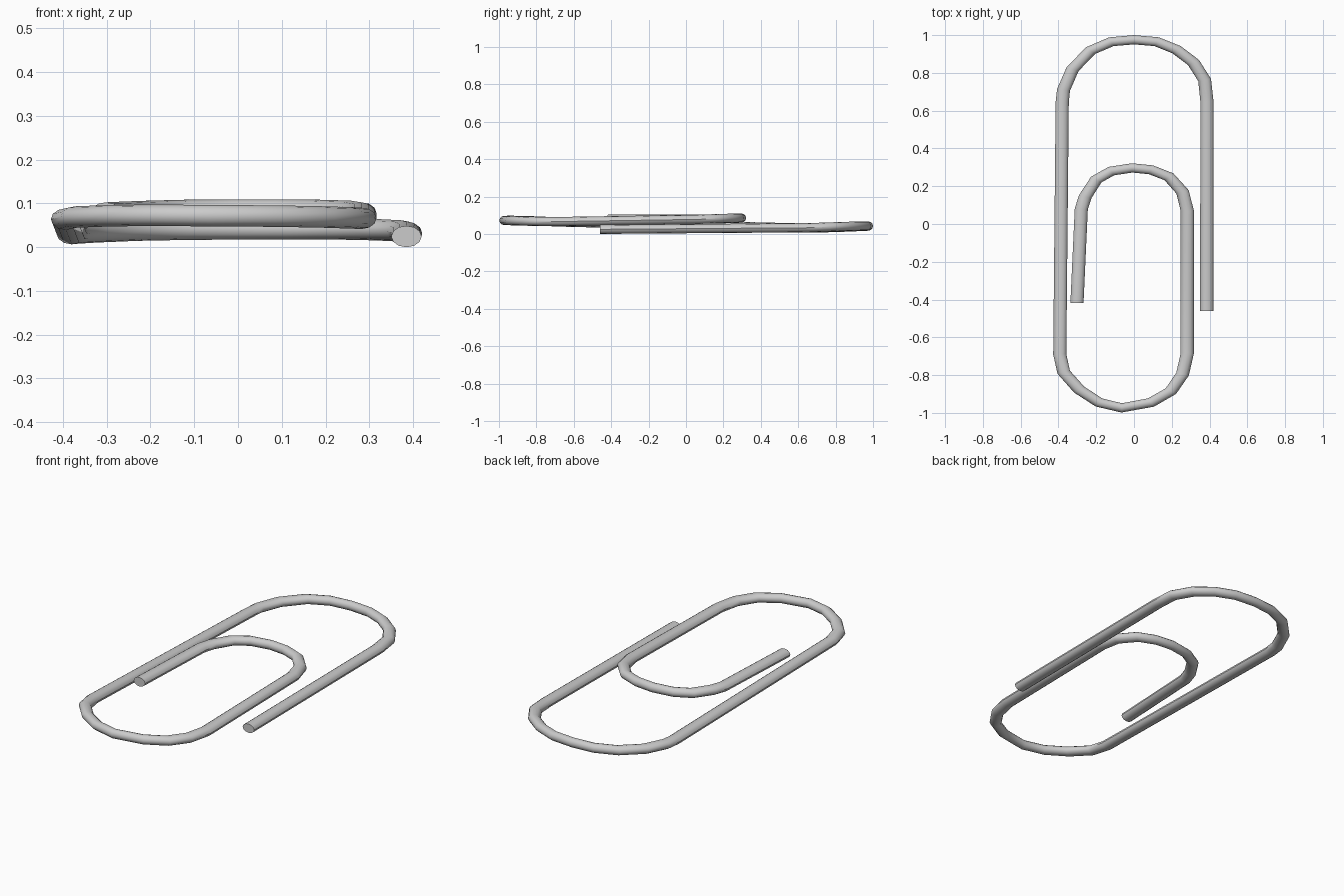
import bpy

# Wire is round in a narrower space, then stretched in x
STRETCH = 1.42
RADIUS = 0.0245

# Centre line of the wire: outer leg, top bend, bottom bend, inner bend, inner leg
path = [
    (.385, -.46, .0245), (.386, .65, .033),
    (.374, .762, .037), (.315, .855, .040), (.225, .923, .042), (.12, .965, .042),
    (0, .9755, .042), (-.12, .965, .041), (-.23, .918, .039), (-.325, .82, .035),
    (-.373, .71, .032), (-.38, .645, .031),
    (-.393, -.69, .064),
    (-.372, -.785, .069), (-.29, -.877, .072), (-.185, -.945, .073), (-.065, -.9735, .072),
    (.09, -.945, .071), (.195, -.885, .069), (.257, -.795, .067), (.282, -.685, .066),
    (.282, .07, .078),
    (.257, .17, .082), (.185, .25, .084), (.09, .287, .085), (-.01, .297, .085),
    (-.12, .28, .084), (-.2, .235, .082), (-.258, .145, .080), (-.279, .08, .079),
    (-.302, -.418, .078),
]

# Wire swept along the path
curve = bpy.data.curves.new("wire_path", 'CURVE')
curve.dimensions = '3D'
curve.twist_mode = 'Z_UP'
curve.bevel_depth = RADIUS
curve.bevel_resolution = 4
curve.use_fill_caps = True
spline = curve.splines.new('POLY')
spline.points.add(len(path) - 1)
for p, (x, y, z) in zip(spline.points, path):
    p.co = (x / STRETCH, y, z, 1)

clip = bpy.data.objects.new("paper_clip_wire", curve)
bpy.context.collection.objects.link(clip)
clip.scale.x = STRETCH
bpy.context.view_layer.objects.active = clip
clip.select_set(True)

# Mesh with smooth sides and sharp cut ends
bpy.ops.object.convert(target='MESH')
bpy.ops.object.transform_apply(location=False, rotation=False, scale=True)
bpy.ops.object.shade_smooth_by_angle(angle=0.7)
